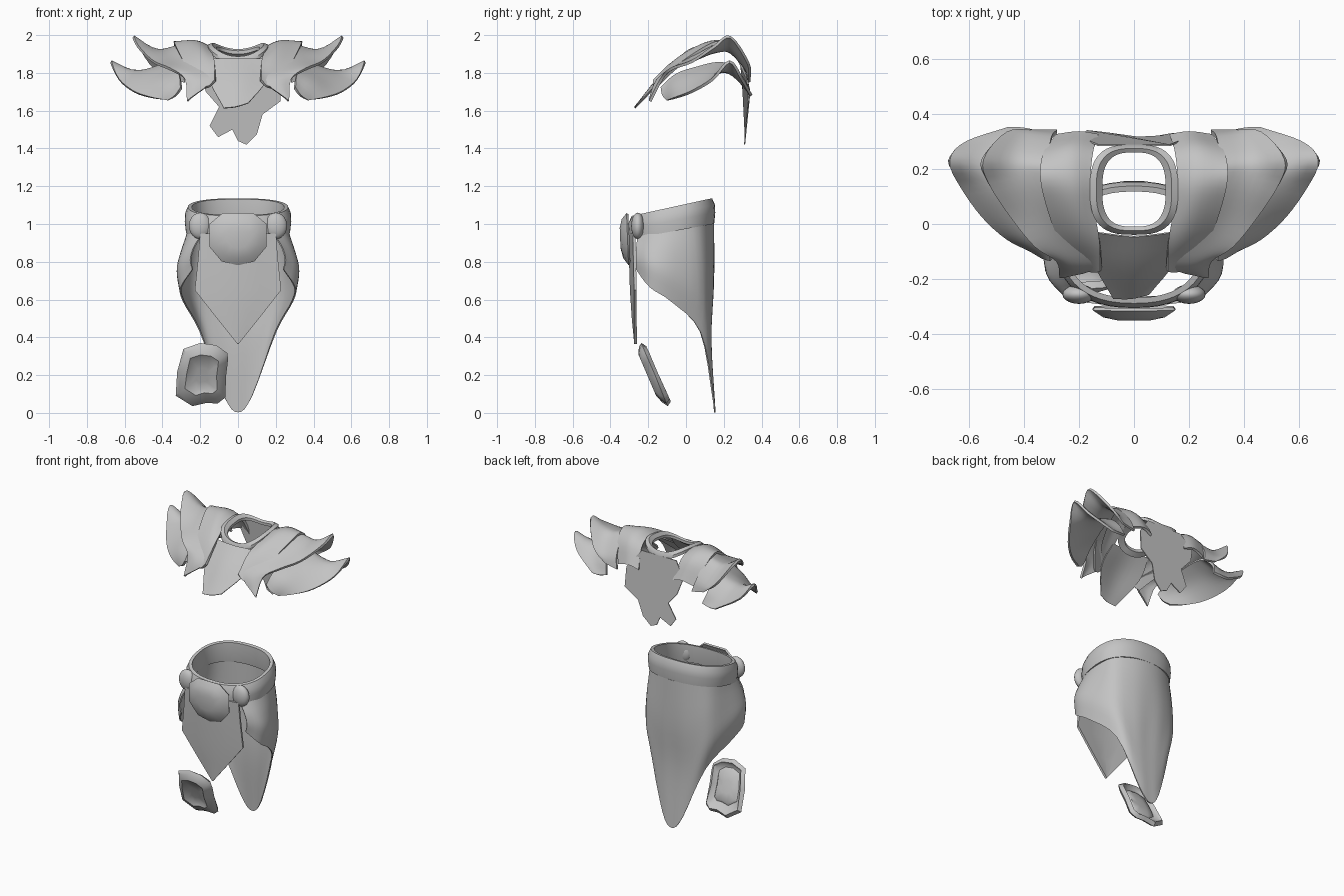
import bpy, bmesh, math

if "Cube" in bpy.data.objects:
    bpy.data.objects.remove(bpy.data.objects["Cube"])

steel = bpy.data.materials.new("grey_steel")
steel.diffuse_color = (0.55, 0.55, 0.55, 1)
steel.use_nodes = True
steel.node_tree.nodes["Principled BSDF"].inputs["Base Color"].default_value = steel.diffuse_color


def finish(name, verts, faces, thick=0.0, mirror=False, angle=40):
    """Make an object from geometry, thicken, mirror and shade it."""
    me = bpy.data.meshes.new(name)
    me.from_pydata(verts, [], faces)
    ob = bpy.data.objects.new(name, me)
    bpy.context.collection.objects.link(ob)
    me.materials.append(steel)
    bpy.ops.object.select_all(action='DESELECT')
    bpy.context.view_layer.objects.active = ob
    ob.select_set(True)
    bm = bmesh.new()
    bm.from_mesh(me)
    bmesh.ops.recalc_face_normals(bm, faces=bm.faces)
    bm.to_mesh(me)
    bm.free()
    if thick:
        m = ob.modifiers.new("thickness", 'SOLIDIFY')
        m.thickness, m.offset = thick, 0
        bpy.ops.object.modifier_apply(modifier=m.name)
    if mirror:
        m = ob.modifiers.new("mirror", 'MIRROR')
        m.use_clip = False
        m.use_mirror_merge = False
        bpy.ops.object.modifier_apply(modifier=m.name)
    bpy.ops.object.shade_smooth_by_angle(angle=math.radians(angle))
    return ob


def spline(pts, steps):
    """Catmull-Rom curve through the points."""
    out, n = [], len(pts)
    for i in range(n - 1):
        a = pts[i - 1] if i else [2 * p - q for p, q in zip(pts[0], pts[1])]
        b, c = pts[i], pts[i + 1]
        d = pts[i + 2] if i + 2 < n else [2 * p - q for p, q in zip(c, b)]
        for s in range(steps):
            t = s / steps
            out.append(tuple(0.5 * (2 * q + (r - p) * t + (2 * p - 5 * q + 4 * r - w) * t * t
                                    + (3 * q - p - 3 * r + w) * t ** 3)
                             for p, q, r, w in zip(a, b, c, d)))
    return out + [tuple(pts[-1])]


def patch(name, rows, steps=4, thick=0.015, mirror=False, angle=40):
    """Sheet that passes through a small grid of points."""
    rows = [spline(r, steps) for r in rows]
    grid = list(zip(*[spline(c, steps) for c in zip(*rows)]))
    n = len(grid[0])
    faces = [(i * n + j, i * n + j + 1, (i + 1) * n + j + 1, (i + 1) * n + j)
             for i in range(len(grid) - 1) for j in range(n - 1)]
    return finish(name, [p for r in grid for p in r], faces, thick, mirror, angle)


def boss(name, outline, centre, rings, base, thick):
    """Domed plate: outline in x,z shrunk in rings, each pushed forward."""
    verts, n = [], len(outline)
    for scale, depth in rings:
        for x, z in outline:
            x, z = (centre[0] + (x - centre[0]) * scale, centre[1] + (z - centre[1]) * scale)
            verts.append((x, base(z) - depth, z))
    faces = [(k * n + i, k * n + (i + 1) % n, (k + 1) * n + (i + 1) % n, (k + 1) * n + i)
             for k in range(len(rings) - 1) for i in range(n)]
    faces.append([(len(rings) - 1) * n + i for i in range(n)])
    return finish(name, verts, faces, thick)


def loop_band(name, profile, point, n=48):
    """Closed profile swept around a closed path given by point(angle, offset)."""
    m = len(profile)
    verts = [point(2 * math.pi * i / n, r, h) for i in range(n) for r, h in profile]
    faces = [(i * m + j, i * m + (j + 1) % m, (i + 1) % n * m + (j + 1) % m, (i + 1) % n * m + j)
             for i in range(n) for j in range(m)]
    return finish(name, verts, faces)


def power(v, e):
    return math.copysign(abs(v) ** e, v)


# Three overlapping shoulder plates per side, stations run front to back
patch("inner_shoulder_plate", [
    [(.12, -.17, 1.76), (.15, -.17, 1.73), (.18, -.165, 1.72)],
    [(.125, -.06, 1.86), (.19, -.05, 1.865), (.27, -.05, 1.83)],
    [(.15, .07, 1.92), (.22, .08, 1.945), (.32, .08, 1.92)],
    [(.16, .17, 1.94), (.23, .18, 1.965), (.34, .18, 1.96)],
    [(.15, .26, 1.90), (.23, .27, 1.92), (.325, .26, 1.90)],
    [(.13, .32, 1.78), (.20, .33, 1.80), (.28, .32, 1.78)]], mirror=True)
patch("middle_shoulder_plate", [
    [(.258, -.19, 1.66), (.262, -.19, 1.655), (.268, -.19, 1.65)],
    [(.14, -.15, 1.76), (.22, -.15, 1.76), (.28, -.13, 1.765)],
    [(.22, -.05, 1.84), (.29, -.06, 1.83), (.36, -.08, 1.82)],
    [(.27, .07, 1.91), (.36, .06, 1.88), (.45, .03, 1.86)],
    [(.30, .17, 1.94), (.41, .17, 1.915), (.53, .15, 1.94)],
    [(.31, .23, 1.93), (.43, .24, 1.91), (.55, .235, 1.99)],
    [(.30, .31, 1.83), (.39, .32, 1.82), (.465, .33, 1.85)],
    [(.28, .335, 1.75), (.33, .335, 1.76), (.37, .335, 1.77)]], mirror=True)
patch("outer_shoulder_plate", [
    [(.30, -.13, 1.72), (.33, -.12, 1.68), (.37, -.095, 1.655)],
    [(.31, -.05, 1.79), (.39, -.055, 1.74), (.46, -.05, 1.67)],
    [(.34, .07, 1.83), (.44, .05, 1.78), (.55, .03, 1.70)],
    [(.36, .16, 1.85), (.49, .15, 1.805), (.63, .14, 1.765)],
    [(.38, .22, 1.84), (.53, .23, 1.80), (.672, .23, 1.86)],
    [(.38, .30, 1.77), (.48, .30, 1.74), (.61, .295, 1.77)],
    [(.36, .335, 1.69), (.41, .345, 1.68), (.46, .345, 1.68)]], mirror=True)


# Neck collar
def collar_point(a, r, h):
    x, y = power(math.cos(a), .7) * (.115 + r), .125 + power(math.sin(a), .7) * (.135 + r * .65)
    return x, y, 1.875 + .05 * (x / .14) ** 2 + .13 * y + h


loop_band("collar", [(0, .008), (.022, .015), (.045, -.01), (.045, -.03), (0, -.01)], collar_point)

# Chest and back plates
patch("chest_plate", [
    [(-.14, -.03, 1.875), (0, -.045, 1.875), (.14, -.03, 1.875)],
    [(-.15, -.13, 1.76), (0, -.155, 1.765), (.15, -.13, 1.76)],
    [(-.075, -.27, 1.613), (-.01, -.27, 1.62), (.055, -.255, 1.64)]], thick=.006)
back = [(-.13, 1.9), (-.2, 1.8), (-.17, 1.7), (-.1, 1.62), (-.15, 1.52), (-.105, 1.46),
        (-.03, 1.5), (0, 1.44), (.045, 1.42), (.1, 1.475), (.13, 1.58), (.225, 1.65),
        (.22, 1.78), (.13, 1.9)]
finish("back_plate", [(x, .34 - max(0, 1.72 - z) * .1 - max(0, z - 1.72) * .3, z)
                      for x, z in back], [range(len(back))], .006)


# Belt, tilted down to the front
def belt_point(a, r, h):
    x, y = power(math.cos(a), .85) * (.27 + r), -.075 + power(math.sin(a), .85) * (.218 + r)
    return x, y, 1.04 + .2 * y + h * (1 + .3 * y)


loop_band("belt", [(-.025, .066), (-.005, .066), (.01, .03), (.012, -.01), (.006, -.066),
                   (-.015, -.066), (-.025, 0)], belt_point)

# Belt clasps and buckle
for side, name in ((-1, "left_clasp"), (1, "right_clasp")):
    bpy.ops.mesh.primitive_uv_sphere_add(segments=20, ring_count=12, radius=1,
                                         location=(side * .2, -.255, .99))
    ob = bpy.context.object
    ob.name, ob.scale = name, (.06, .035, .07)
    ob.data.materials.append(steel)
    bpy.ops.object.shade_smooth_by_angle()
boss("buckle", [(-.08, 1.055), (.08, 1.055), (.147, 1.0), (.147, .88), (.085, .805), (0, .785),
                (-.085, .805), (-.147, .88), (-.147, 1.0)], (0, .93),
     [(1, 0), (.75, .026), (.4, .038)], lambda z: -.305 - .04 * (z - .93), .012)

# Pointed front tasset with a soft centre ridge
patch("front_tasset", [
    [(-w, e, z), (-w / 2, (e + c) / 2, z), (0, c, z), (w / 2, (e + c) / 2, z), (w, e, z)]
    for w, z, e, c in ((.2, .95, -.275, -.3), (.21, .82, -.272, -.295),
                       (.228, .65, -.268, -.29), (.11, .5, -.268, -.28),
                       (.002, .365, -.267, -.267))], steps=1, thick=.014)

# Wrapped skirt: columns run top to bottom, from back centre to front edge
half = [
    [(0, .145, 1.0), (0, .145, .7), (0, .13, .4), (0, .152, .003)],
    [(.12, .125, 1.0), (.12, .135, .7), (.1, .127, .4), (.075, .142, .09)],
    [(.225, .06, 1.0), (.235, .08, .8), (.23, .09, .6), (.2, .075, .43)],
    [(.262, -.07, .97), (.29, -.06, .85), (.308, -.06, .72), (.288, -.08, .59)],
    [(.25, -.18, .95), (.295, -.18, .85), (.315, -.18, .77), (.3, -.19, .665)],
    [(.2, -.255, .93), (.235, -.262, .87), (.25, -.262, .81), (.24, -.262, .76)]]
patch("skirt", [[(-x, y, z) for x, y, z in c] for c in half[:0:-1]] + half, thick=.008)

# Single knee plate with a raised rim
boss("knee_plate", [(-.28, .335), (-.2, .362), (-.12, .352), (-.065, .315), (-.065, .28), (-.075, .2),
                    (-.075, .09), (-.11, .062), (-.17, .065), (-.24, .048), (-.322, .1),
                    (-.31, .22)], (-.19, .205),
     [(1, 0), (.88, .02), (.68, .035), (.55, .022), (.25, .018)],
     lambda z: -.225 + (.365 - z) * .43, .03)
